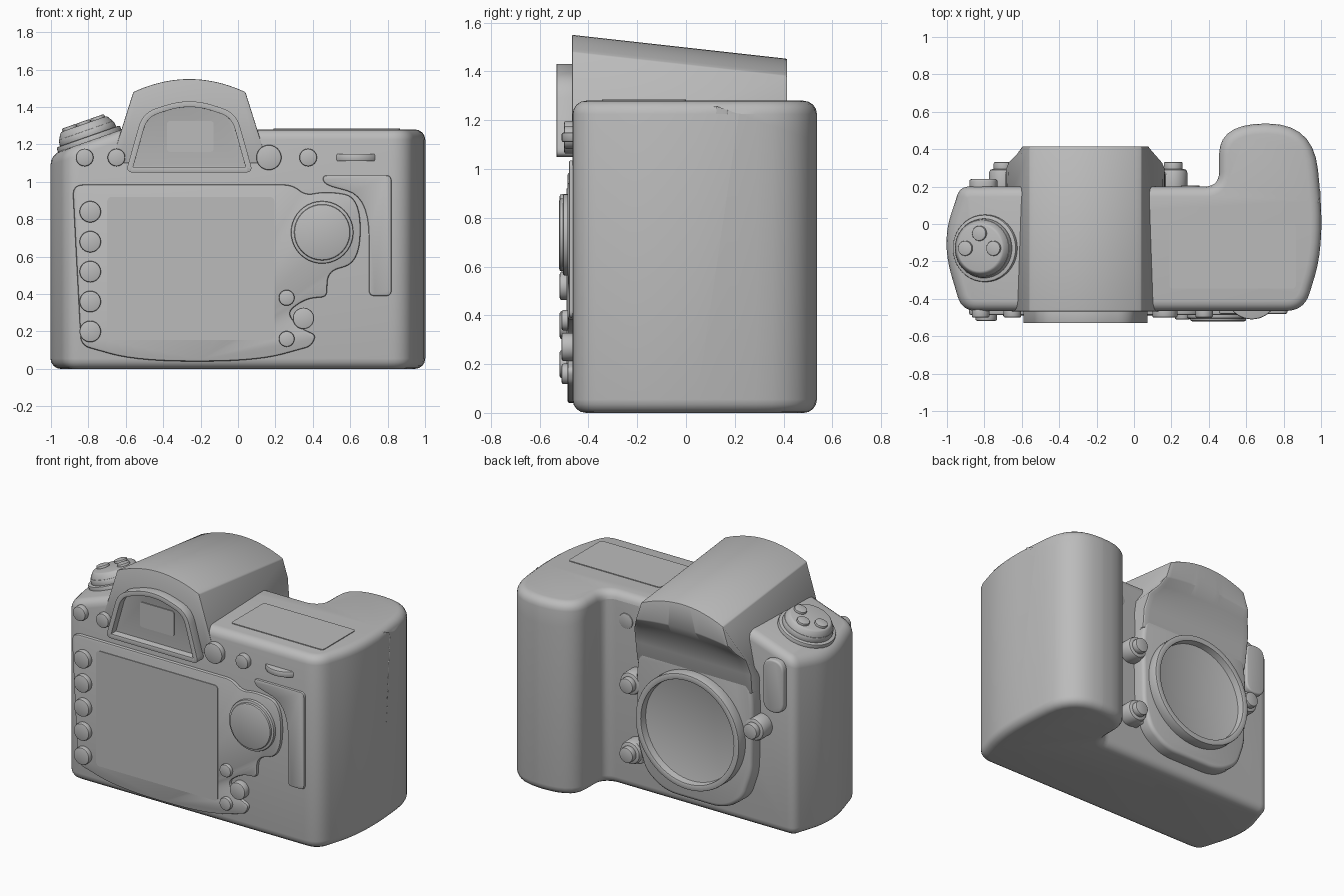
import bpy, bmesh, math
from mathutils import Vector, Matrix

if "Cube" in bpy.data.objects:
    bpy.data.objects.remove(bpy.data.objects["Cube"])

grey = bpy.data.materials.new("body_grey")
grey.use_nodes = True
grey.diffuse_color = (0.5, 0.5, 0.5, 1)
grey.node_tree.nodes["Principled BSDF"].inputs["Base Color"].default_value = (0.5, 0.5, 0.5, 1)

CX = -0.26          # lens and viewfinder axis
BACK = -0.465       # screen-side wall of the body
SLOPE = Vector((0, 0.33, 0.944))
TILT = Vector((-0.33, 0, 0.944))


def finish(name, bm, bevel=0.0, segments=3, cutters=()):
    """Turn a bmesh into a bevelled, smooth-shaded object."""
    bmesh.ops.recalc_face_normals(bm, faces=bm.faces[:])
    mesh = bpy.data.meshes.new(name)
    bm.to_mesh(mesh)
    bm.free()
    ob = bpy.data.objects.new(name, mesh)
    bpy.context.collection.objects.link(ob)
    mesh.materials.append(grey)
    bpy.ops.object.select_all(action='DESELECT')
    ob.select_set(True)
    bpy.context.view_layer.objects.active = ob
    for cutter in cutters:
        m = ob.modifiers.new("cut", 'BOOLEAN')
        m.operation, m.solver, m.object = 'DIFFERENCE', 'EXACT', cutter
        bpy.ops.object.modifier_apply(modifier=m.name)
        bpy.data.objects.remove(cutter)
    if bevel:
        m = ob.modifiers.new("round", 'BEVEL')
        m.width, m.segments = bevel, segments
        m.limit_method, m.angle_limit = 'ANGLE', math.radians(32)
        m.use_clamp_overlap = not cutters
        bpy.ops.object.modifier_apply(modifier=m.name)
    ob.select_set(True)
    bpy.ops.object.shade_smooth_by_angle(angle=math.radians(35))
    return ob


def rounded(corners, steps=7):
    """Outline whose corners (u, v, trim) are replaced by curves."""
    out, n = [], len(corners)
    for i, (u, v, r) in enumerate(corners):
        p = Vector((u, v))
        a, b = (Vector(corners[(i + k) % n][:2]) - p for k in (-1, 1))
        a = p + a.normalized() * min(r, a.length * 0.49)
        b = p + b.normalized() * min(r, b.length * 0.49)
        for k in range(steps + 1):
            t = k / steps
            out.append(a * (1 - t) ** 2 + p * 2 * t * (1 - t) + b * t * t)
    return out


def rect(u0, u1, v0, v1, r):
    return rounded([(u0, v0, r), (u1, v0, r), (u1, v1, r), (u0, v1, r)])


def circle(u, v, r, n=64):
    return [(u + r * math.cos(math.tau * i / n), v + r * math.sin(math.tau * i / n)) for i in range(n)]


def prism(name, outline, axis, start, end, bevel=0.0, segments=3, rim=0, depth=0, cutters=()):
    """Extrude an outline along y or z; rim and depth sink the end cap."""
    bm = bmesh.new()

    def place(u, v, d):
        return (u, d, v) if axis == 'y' else (u, v, d)
    low = [bm.verts.new(place(u, v, start)) for u, v in outline]
    high = [bm.verts.new(place(u, v, end)) for u, v in outline]
    bm.faces.new(low)
    cap = bm.faces.new(high)
    for i in range(len(low)):
        bm.faces.new((low[i - 1], low[i], high[i], high[i - 1]))
    if rim:
        bmesh.ops.recalc_face_normals(bm, faces=bm.faces[:])
        bmesh.ops.inset_region(bm, faces=[cap], thickness=rim)
        well = bmesh.ops.extrude_face_region(bm, geom=[cap])
        moved = [g for g in well["geom"] if isinstance(g, bmesh.types.BMVert)]
        way = 1 if start > end else -1
        bmesh.ops.translate(bm, verts=moved, vec=Vector(place(0, 0, way * depth)))
        if cap.is_valid:
            bm.faces.remove(cap)
    return finish(name, bm, bevel, segments, cutters)


def disc(name, base, normal, radius, height, bevel=0.008, top=None):
    """Round button standing on a base point."""
    bm = bmesh.new()
    bmesh.ops.create_cone(bm, cap_ends=True, segments=40, radius1=radius,
                          radius2=top or radius, depth=height)
    turn = Vector(normal).to_track_quat('Z', 'Y').to_matrix().to_4x4()
    bm.transform(Matrix.Translation(base) @ turn @ Matrix.Translation((0, 0, height / 2)))
    return finish(name, bm, bevel, 2)


def slab_cutter(centre, normal, size):
    """Box whose underside passes through centre, facing along normal."""
    bm = bmesh.new()
    bmesh.ops.create_cube(bm, size=1)
    turn = Vector(normal).to_track_quat('Z', 'Y').to_matrix().to_4x4()
    bm.transform(Matrix.Translation(centre) @ turn @ Matrix.Translation((0, 0, 0.25))
                 @ Matrix.Diagonal((*size, 0.5, 1)))
    ob = finish("cutter", bm)
    ob.hide_render = True
    return ob


# Body with hand grip, sloping grip top and sloping shoulder
body_outline = rounded([(-0.92, BACK, 0.08), (-1.028, -0.1, 0.3), (-0.93, 0.2, 0.05),
                        (0.455, 0.2, 0.08), (0.455, 0.537, 0.25), (0.96, 0.537, 0.25),
                        (1.021, -0.1, 0.32), (0.91, BACK, 0.1)])
grip_cut = slab_cutter((0.8, 0.06, 1.28), SLOPE, (2, 2))
shoulder_cut = slab_cutter((-0.62, 0, 1.28), TILT, (2, 2))
# Keep the grip cut on the grip side of the viewfinder
for v in grip_cut.data.vertices:
    v.co.x = -0.2 if v.co.x < 0.8 else 1.3
socket = disc("cutter_socket", (CX, 0, -0.05), (0, 0, 1), 0.035, 0.1, 0)
socket.hide_render = True
body = prism("body", body_outline, 'z', 0, 1.28, 0.055, 4, cutters=(grip_cut, shoulder_cut))
bpy.context.view_layer.objects.active = body
m = body.modifiers.new("tripod_socket", 'BOOLEAN')
m.operation, m.object = 'DIFFERENCE', socket
bpy.ops.object.modifier_apply(modifier=m.name)
bpy.data.objects.remove(socket)

# Viewfinder hump: side profile (y, z, drop at the sides) swept across x
profile = [(-0.468, 1.55, 0.07), (0.415, 1.452, 0.07), (0.415, 1.29, 0.03), (0.375, 1.225, 0.02),
           (0.33, 1.15, 0), (0.3, 1.05, 0), (0.285, 0.92, 0), (0.1, 0.9, 0), (-0.468, 1.1, 0)]
bm = bmesh.new()
rows = []
for k in range(-10, 11):
    t = k / 10
    row = []
    for y, z, drop in profile:
        half = min(0.42, 0.3 + max(0, 1.48 - (z - drop)) * 0.32)
        if z > 1.2:
            half -= 0.035 * (y + 0.468)
        row.append(bm.verts.new((CX + t * half, y, z - drop * t * t)))
    rows.append(row)
for r0, r1 in zip(rows, rows[1:]):
    for i in range(len(profile)):
        bm.faces.new((r0[i - 1], r0[i], r1[i], r1[i - 1]))
bm.faces.new(rows[0])
bm.faces.new(rows[-1])
finish("viewfinder_hump", bm, 0.006, 2)

# Eyepiece frame with sunk window
prism("eyepiece", rounded([(-0.6, 1.05, 0.04), (0.08, 1.05, 0.04), (-0.01, 1.37, 0.08),
                           (CX, 1.45, 0.22), (-0.51, 1.37, 0.08)]),
      'y', -0.44, -0.53, 0.006, 2, rim=0.03, depth=0.05)
prism("eyepiece_window", rect(-0.38, -0.13, 1.16, 1.325, 0.02), 'y', -0.475, -0.486)

# Lens mount plate, ring and sunk throat
half_plate = [(0.4, 1.02, 0.1), (0.43, 0.85, 0.1), (0.42, 0.38, 0.06), (0.36, 0.2, 0.06), (0.22, 0.1, 0.1)]
plate = [(CX + x, z, r) for x, z, r in half_plate] + [(CX - x, z, r) for x, z, r in half_plate[::-1]]
prism("mount_plate", rounded(plate), 'y', 0.15, 0.29, 0.025)
prism("mount_ring", circle(CX, 0.58, 0.38), 'y', 0.26, 0.36, 0.006, 2, rim=0.04, depth=0.05)

# Buttons around the mount
for x, z in ((-0.7, 0.69), (0.21, 0.75), (0.21, 0.29)):
    disc("mount_button_base", (x, 0.15, z), (0, 1, 0), 0.075, 0.145, 0.02)
    disc("mount_button", (x, 0.28, z), (0, 1, 0), 0.05, 0.052)
    inner = x + (0.07 if x < CX else -0.07)
    prism("mount_button_bridge", rect(min(x, inner), max(x, inner), z - 0.07, z + 0.07, 0.02),
          'y', 0.15, 0.27, 0.02)
prism("port_cover", rect(-0.88, -0.73, 0.81, 1.16, 0.075), 'y', 0.17, 0.24, 0.012)
disc("assist_lamp", (0.3, 0.18, 1.11), (0, 1, 0), 0.05, 0.026, 0.004)

# Rear control panel, screen and thumb rest
panel = rounded([(-0.885, 0.985, 0.06), (0.29, 0.985, 0.05), (0.36, 0.93, 0.04), (0.48, 0.95, 0.1),
                 (0.655, 0.92, 0.2), (0.655, 0.57, 0.17), (0.48, 0.52, 0.06), (0.475, 0.385, 0.03),
                 (0.36, 0.375, 0.06), (0.26, 0.3, 0.05), (0.33, 0.22, 0.05), (0.42, 0.18, 0.03),
                 (0.39, 0.12, 0.03), (0.1, 0.04, 0.3), (-0.54, 0.04, 0.3), (-0.84, 0.125, 0.05)])
prism("rear_panel", panel, 'y', -0.44, -0.486, 0.01, 2)
prism("screen", rect(-0.7, 0.195, 0.155, 0.92, 0.03), 'y', -0.48, -0.491)
prism("thumb_rest", rounded([(0.45, 1.035, 0.03), (0.82, 1.035, 0.03), (0.82, 0.39, 0.03),
                             (0.7, 0.39, 0.03), (0.7, 0.92, 0.22), (0.46, 0.985, 0.06)]),
      'y', -0.44, -0.48, 0.008, 2)

# Rear buttons
for i in range(5):
    disc("side_button", (-0.79, -0.47, 0.2 + 0.16 * i), (0, -1, 0), 0.057, 0.048)
for x, r in ((-0.82, 0.047), (-0.65, 0.047), (0.165, 0.067), (0.375, 0.047)):
    disc("upper_button", (x, -0.44, 1.13), (0, -1, 0), r, 0.06)
for x, z, r in ((0.26, 0.38, 0.042), (0.35, 0.27, 0.057), (0.26, 0.16, 0.042)):
    disc("lower_button", (x, -0.44, z), (0, -1, 0), r, 0.07)
disc("direction_pad_base", (0.45, -0.47, 0.73), (0, -1, 0), 0.167, 0.035)
disc("direction_pad", (0.45, -0.49, 0.73), (0, -1, 0), 0.15, 0.03, 0.01)
disc("thumb_wheel", (0.63, -0.37, 1.11), (0, 0, 1), 0.14, 0.04)

# Top display plate
prism("top_display", rect(0.19, 0.865, -0.345, 0, 0.02), 'z', 1.276, 1.285)


def on_slope(x, y, lift=-0.02):
    return Vector((x, y, 1.28 - (y - 0.06) * 0.35)) + SLOPE * lift


# Shutter controls on the grip slope
disc("shutter_collar", on_slope(0.7, 0.345), SLOPE, 0.15, 0.045, 0.01, top=0.125)
disc("shutter_button", on_slope(0.7, 0.36), SLOPE, 0.08, 0.06)
for x in (0.53, 0.87):
    disc("grip_button", on_slope(x, 0.175), SLOPE, 0.055, 0.045)

# Tilted mode dial on the shoulder
dial = Vector((-0.79, -0.13, 1.21))
for name, r, lift, h, top in (("dial_base", 0.18, -0.02, 0.055, 0.18),
                              ("dial_wheel", 0.16, 0.03, 0.04, 0.155),
                              ("dial_top", 0.155, 0.065, 0.04, 0.13)):
    disc(name, dial + TILT * lift, TILT, r, h, 0.008, top)
side = Vector((0.944, 0, 0.33))
for angle in (0, 90, 180):
    a = math.radians(angle)
    spot = dial + TILT * 0.095 + side * 0.08 * math.cos(a) + Vector((0, 0.08 * math.sin(a), 0))
    disc("dial_button", spot, TILT, 0.04, 0.025, 0.006)
